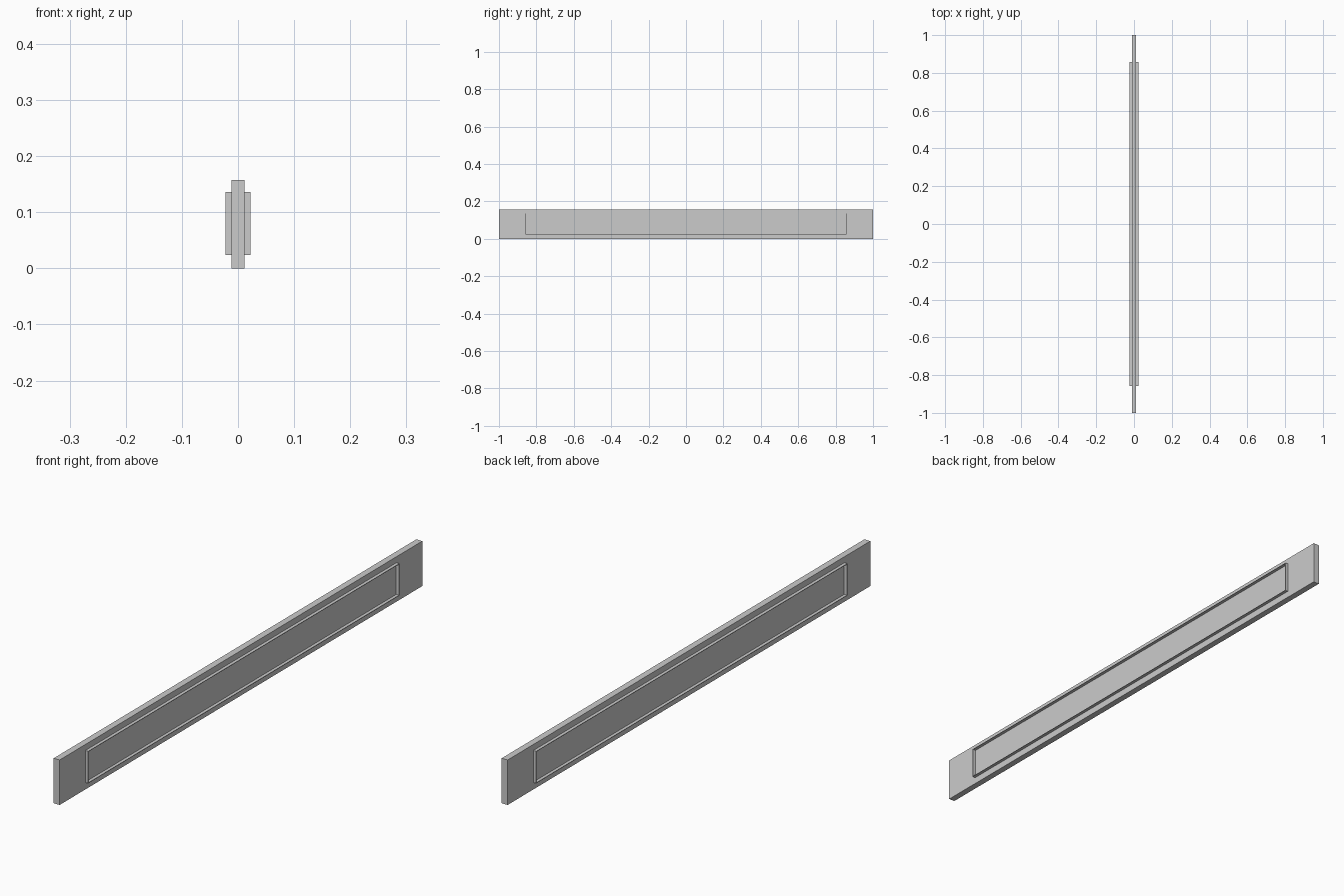
import bpy, bmesh

if "Cube" in bpy.data.objects:
    bpy.data.objects.remove(bpy.data.objects["Cube"])

HALF_T, HEIGHT = 0.0115, 0.157          # board half thickness, height
RIM_X, RIM_Y = 0.0225, 0.858            # rim reach in x and y
RIM_Z0, RIM_Z1 = 0.024, 0.136
RIM_W = 0.002                           # rim wall thickness


def make_object(name, bm):
    bmesh.ops.recalc_face_normals(bm, faces=bm.faces)
    mesh = bpy.data.meshes.new(name)
    bm.to_mesh(mesh)
    bm.free()
    ob = bpy.data.objects.new(name, mesh)
    bpy.context.collection.objects.link(ob)
    return ob


def rect(y, z0, z1):
    return [(-y, z0), (y, z0), (y, z1), (-y, z1)]


# flat board
bm = bmesh.new()
bmesh.ops.create_cube(bm, size=1)
bmesh.ops.scale(bm, vec=(2 * HALF_T, 2, HEIGHT), verts=bm.verts)
bmesh.ops.translate(bm, vec=(0, 0, HEIGHT / 2), verts=bm.verts)
make_object("board", bm)

# thin raised rim standing proud of each broad face
outer = rect(RIM_Y, RIM_Z0, RIM_Z1)
inner = rect(RIM_Y - RIM_W, RIM_Z0 + RIM_W, RIM_Z1 - RIM_W)
for name, side in (("right_rim", 1), ("left_rim", -1)):
    bm = bmesh.new()
    section = [(outer, HALF_T), (outer, RIM_X), (inner, RIM_X), (inner, HALF_T)]
    loops = [[bm.verts.new((side * x, y, z)) for y, z in pts] for pts, x in section]
    for a, b in zip(loops, loops[1:]):
        for i in range(4):
            j = (i + 1) % 4
            bm.faces.new((a[i], a[j], b[j], b[i]))
    make_object(name, bm)
